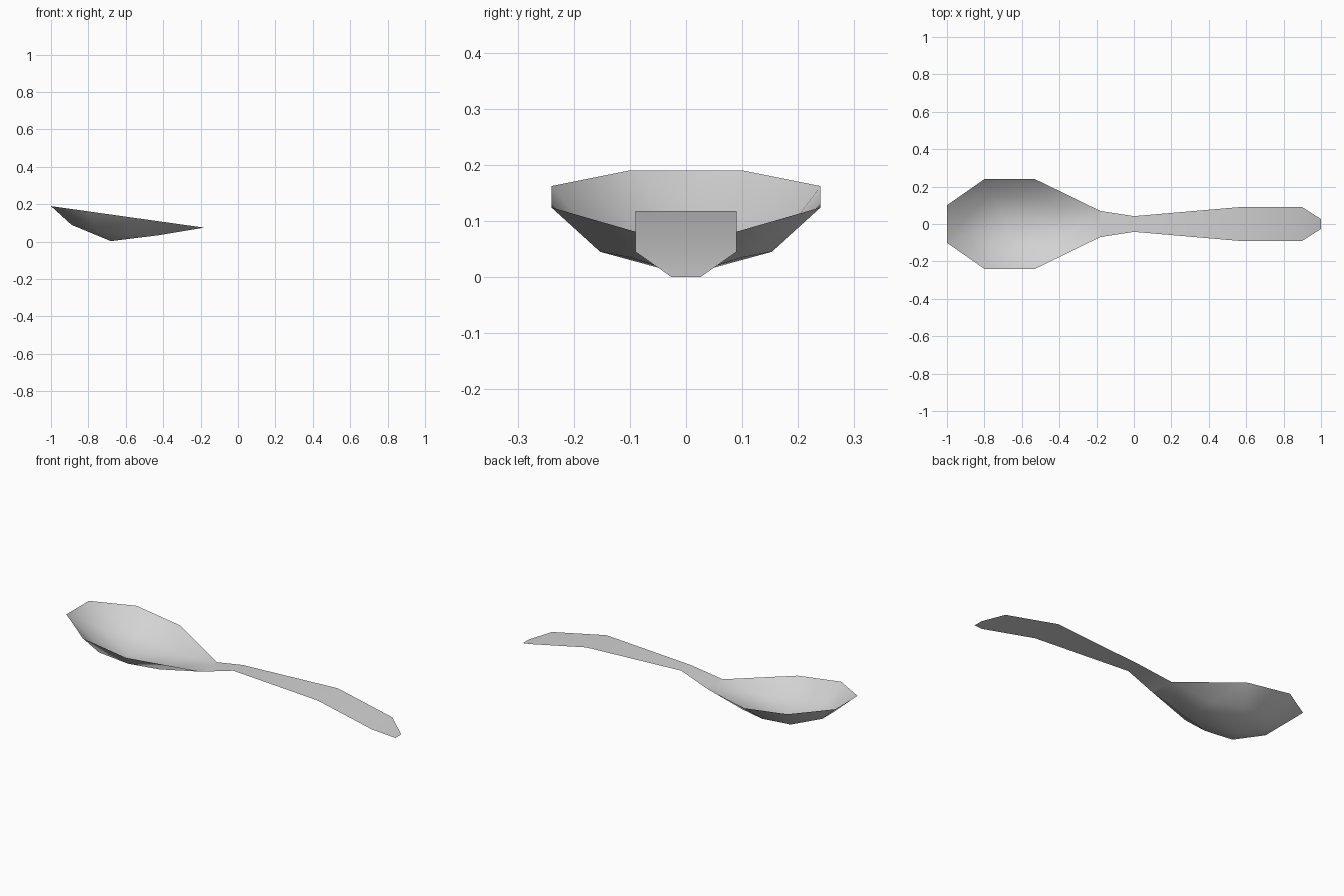
import bpy
import bmesh

cube = bpy.data.objects.get("Cube")
if cube:
    bpy.data.objects.remove(cube, do_unlink=True)

# Single metal colour
metal = bpy.data.materials.new("grey_metal")
metal.use_nodes = True
colour = (0.65, 0.65, 0.65, 1)
metal.diffuse_color = colour
metal.node_tree.nodes["Principled BSDF"].inputs["Base Color"].default_value = colour


def mirrored(bm, stations):
    """Make a pair of vertices at +y and -y for each (x, half width, z)."""
    return [[bm.verts.new((x, side * y, z)) for side in (1, -1)]
            for x, y, z in stations]


def loop_of(pairs):
    """Closed loop: along the +y side, back along the -y side."""
    return [p[0] for p in pairs] + [p[1] for p in reversed(pairs)]


def finish(bm, name):
    # Thin open sheet, facing up, smoothly shaded
    bm.normal_update()
    if sum(f.normal.z * f.calc_area() for f in bm.faces) < 0:
        bmesh.ops.reverse_faces(bm, faces=bm.faces[:])
    for face in bm.faces:
        face.smooth = True
    mesh = bpy.data.meshes.new(name)
    bm.to_mesh(mesh)
    bm.free()
    mesh.materials.append(metal)
    obj = bpy.data.objects.new(name, mesh)
    bpy.context.collection.objects.link(obj)
    return obj


# Bowl: tilted rim, lower ring and a floor fanning from the lowest point
rim_stations = [(-1, 0.10, 0.19), (-0.8, 0.24, 0.162),
                (-0.53, 0.24, 0.124), (-0.18, 0.07, 0.075)]
ring_stations = [(-0.89, 0.055, 0.09), (-0.76, 0.153, 0.06),
                 (-0.58, 0.153, 0.045), (-0.42, 0.10, 0.035)]
bm = bmesh.new()
rim = loop_of(mirrored(bm, rim_stations))
ring = loop_of(mirrored(bm, ring_stations))
lowest = bm.verts.new((-0.68, 0, 0.003))
count = len(rim)
for i in range(count):
    j = (i + 1) % count
    bm.faces.new((rim[i], rim[j], ring[j], ring[i]))
    bm.faces.new((ring[i], ring[j], lowest))
finish(bm, "bowl")

# Handle: arched strip from the bowl's neck down to the narrow tip
handle_stations = [(-0.18, 0.07, 0.075), (0, 0.042, 0.118),
                   (0.56, 0.09, 0.118), (0.9, 0.09, 0.045), (1, 0.026, 0)]
bm = bmesh.new()
pairs = mirrored(bm, handle_stations)
for a, b in zip(pairs, pairs[1:]):
    bm.faces.new((a[0], a[1], b[1], b[0]))
finish(bm, "handle")
